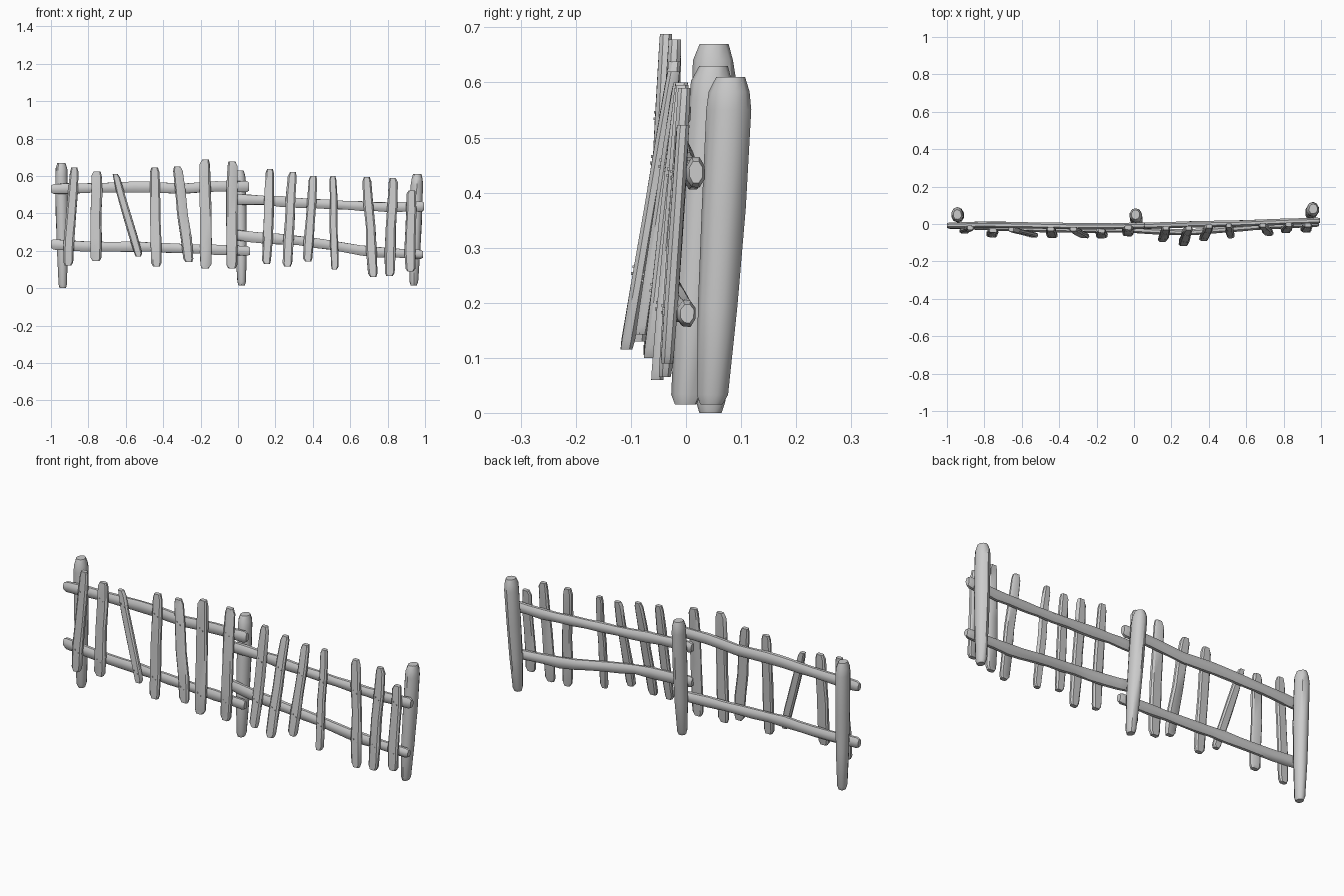
import bpy, bmesh, math, random
from mathutils import Vector

if "Cube" in bpy.data.objects:
    bpy.data.objects.remove(bpy.data.objects["Cube"])

random.seed(4)
X, Y, Z = Vector((1, 0, 0)), Vector((0, 1, 0)), Vector((0, 0, 1))


def finish(name, bm, angle):
    bmesh.ops.recalc_face_normals(bm, faces=bm.faces)
    me = bpy.data.meshes.new(name)
    bm.to_mesh(me)
    bm.free()
    ob = bpy.data.objects.new(name, me)
    bpy.context.collection.objects.link(ob)
    bpy.ops.object.select_all(action='DESELECT')
    ob.select_set(True)
    bpy.context.view_layer.objects.active = ob
    bpy.ops.object.shade_smooth_by_angle(angle=math.radians(angle))
    return ob


def ellipse(n):
    return [(math.cos((i + .5) * math.tau / n), math.sin((i + .5) * math.tau / n)) for i in range(n)]


# plank section: a flat board with broad worn corners
BOARD = [(1, -.45), (1, .45), (.7, 1), (-.7, 1), (-1, .45), (-1, -.45), (-.7, -1), (.7, -1)]


def loft(name, rings, u, v, section, angle=40, jitter=0.0):
    """Skin a section along rings of (centre, half size u, half size v)."""
    bm = bmesh.new()
    loops = []
    for c, a, b in rings:
        loops.append([bm.verts.new(Vector(c) + u * (p * a * (1 + random.uniform(-jitter, jitter)))
                                   + v * (q * b * (1 + random.uniform(-jitter, jitter))))
                      for p, q in section])
    n = len(section)
    for r0, r1 in zip(loops, loops[1:]):
        for i in range(n):
            bm.faces.new((r0[i], r0[(i + 1) % n], r1[(i + 1) % n], r1[i]))
    bm.faces.new(loops[0])
    bm.faces.new(loops[-1])
    return finish(name, bm, angle)


def sample(path, x):
    """Interpolated (y, z) of a rail path at x."""
    for p, q in zip(path, path[1:]):
        if x <= q[0] or q is path[-1]:
            t = (x - p[0]) / (q[0] - p[0])
            return p[1] + (q[1] - p[1]) * t, p[2] + (q[2] - p[2]) * t


# Posts: bottom point, top point
POSTS = {"left_post": ((-.937, .045, 0), (-.945, .05, .67)),
         "middle_post": ((.02, 0, .015), (.008, .05, .63)),
         "right_post": ((.94, .047, .015), (.958, .08, .61))}
PROFILE = [(0, .5), (.03, .68), (.3, .9), (.6, 1), (.9, 1), (.955, .93), (1, .66)]
for name, (b, t) in POSTS.items():
    b, t = Vector(b), Vector(t)
    rings = [(b.lerp(t, f), .034 * s, .040 * s) for f, s in PROFILE]
    loft(name, rings, X, Y, ellipse(10), 42, .05)

# Rails: wavering poles, points are x, y, z
RAILS = {
    "left_upper_rail": [(-1, -.008, .53), (-.8, -.004, .535), (-.5, -.008, .542), (-.3, -.012, .532),
                        (-.1, -.012, .545), (.06, -.008, .543)],
    "left_lower_rail": [(-1, -.008, .235), (-.8, -.016, .222), (-.5, -.028, .222), (-.3, -.03, .212),
                        (-.1, -.03, .205), (.065, -.03, .198)],
    "right_upper_rail": [(-.03, -.012, .475), (.12, -.008, .472), (.3, -.002, .458), (.55, .002, .445),
                         (.8, .012, .432), (.995, .018, .437)],
    "right_lower_rail": [(-.02, -.03, .285), (.12, -.04, .268), (.3, -.045, .258), (.5, -.028, .23),
                         (.7, -.012, .195), (.99, .002, .18)]}
for name, path in RAILS.items():
    rings = []
    x0, x1 = path[0][0], path[-1][0]
    for i in range(13):
        x = x0 + (x1 - x0) * i / 12
        y, z = sample(path, x)
        h = .029 * random.uniform(.86, 1.08)
        if i == 0 or i == 12:
            s = 1 if i == 0 else -1
            rings.append(((x, y, z), .013, h * .72))
            x += s * .014
            y, z = sample(path, x)
            end = ((x, y, z), .018, h)
            rings.insert(len(rings) if i == 0 else len(rings) - 1, end)
        else:
            rings.append(((x, y, z), .018, h))
    loft(name, rings, Y, Z, ellipse(8), 46, .06)

# Pickets: top x, y, z, bottom x, y, z, width
PICKETS = [
    (-.875, -.02, .645, -.91, -.038, .12, .052), (-.755, -.035, .625, -.76, -.06, .145, .058),
    (-.655, -.03, .61, -.53, -.06, .17, .044), (-.445, -.027, .645, -.435, -.065, .115, .056),
    (-.325, -.027, .65, -.265, -.065, .14, .056), (-.175, -.036, .688, -.175, -.066, .105, .06),
    (-.03, -.02, .678, -.035, -.055, .105, .06), (.172, -.02, .638, .153, -.085, .13, .05),
    (.292, -.022, .62, .265, -.108, .115, .052), (.402, -.012, .6, .375, -.08, .142, .05),
    (.508, -.008, .6, .517, -.065, .1, .042), (.688, -.006, .595, .725, -.052, .06, .052),
    (.828, -.003, .59, .812, -.038, .065, .054), (.928, -.005, .523, .92, -.034, .09, .056)]
nails = []
for k, (tx, ty, tz, bx, by, bz, w) in enumerate(PICKETS):
    top, bot = Vector((tx, ty, tz)), Vector((bx, by, bz))
    rings = []
    for f, s in ((0, .62), (.035, .95), (.25, 1.04), (.5, 1), (.75, .98), (.955, .88), (1, .6)):
        c = bot.lerp(top, f) + X * random.uniform(-.003, .003)
        rings.append((c, w / 2 * s, .012 * (.75 + .25 * s)))
    loft(f"picket_{k + 1}", rings, X, Y, BOARD, 35, .07)
    # nail positions where the picket crosses each rail
    side = "left" if k < 7 else "right"
    for level in ("upper", "lower"):
        _, rz = sample(RAILS[f"{side}_{level}_rail"], (tx + bx) / 2)
        for dx, dz in ((-.009, .006), (.009, -.006)):
            p = bot.lerp(top, (rz + dz - bz) / (tz - bz))
            nails.append(p + Vector((dx, -.011, 0)))

# Nail heads
bm = bmesh.new()
for p in nails:
    made = bmesh.ops.create_cube(bm, size=1)["verts"]
    bmesh.ops.scale(bm, vec=(.005, .008, .005), verts=made)
    bmesh.ops.translate(bm, vec=p, verts=made)
finish("nails", bm, 30)
